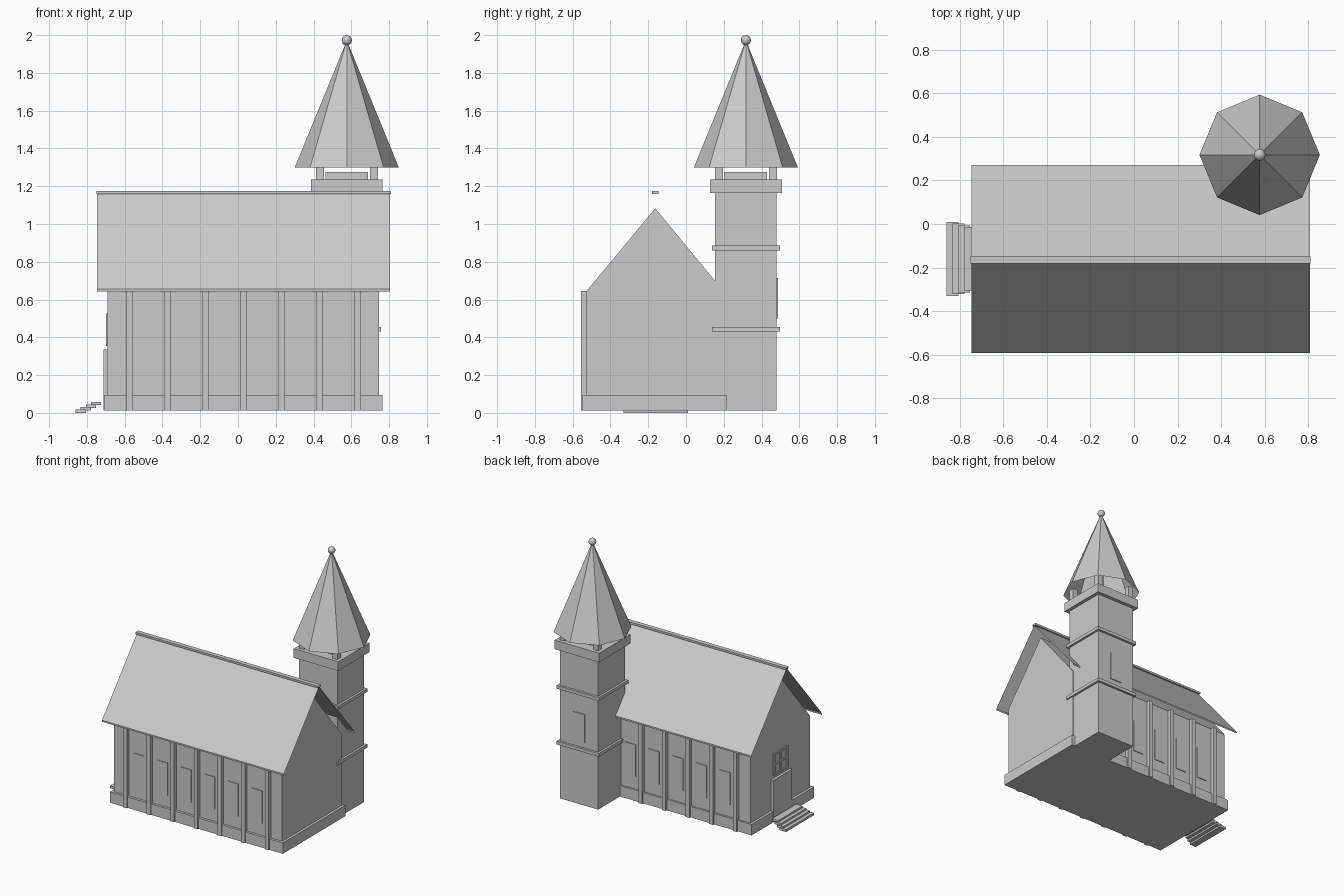
import bpy, bmesh, math

if "Cube" in bpy.data.objects:
    bpy.data.objects.remove(bpy.data.objects["Cube"])


def mesh_object(name, bm):
    me = bpy.data.meshes.new(name)
    bm.to_mesh(me)
    bm.free()
    ob = bpy.data.objects.new(name, me)
    bpy.context.collection.objects.link(ob)
    return ob


def boxes(name, spans):
    """One object made of boxes given as (x0, x1, y0, y1, z0, z1)."""
    bm = bmesh.new()
    for x0, x1, y0, y1, z0, z1 in spans:
        vs = bmesh.ops.create_cube(bm, size=1)["verts"]
        bmesh.ops.scale(bm, vec=(x1 - x0, y1 - y0, z1 - z0), verts=vs)
        bmesh.ops.translate(bm, vec=((x0 + x1) / 2, (y0 + y1) / 2, (z0 + z1) / 2), verts=vs)
    return mesh_object(name, bm)


def extrude_x(name, profile, x0, x1, closed):
    """Profile in y,z run along x; open profiles give a thin sheet."""
    bm = bmesh.new()
    a = [bm.verts.new((x0, y, z)) for y, z in profile]
    b = [bm.verts.new((x1, y, z)) for y, z in profile]
    n = len(profile)
    for i in range(n if closed else n - 1):
        j = (i + 1) % n
        bm.faces.new((a[i], a[j], b[j], b[i]))
    if closed:
        bm.faces.new(a)
        bm.faces.new(b)
        bmesh.ops.recalc_face_normals(bm, faces=bm.faces)
    return mesh_object(name, bm)


def square(r, z0, z1):
    return (TX - r, TX + r, TY - r, TY + r, z0, z1)


RIDGE = -0.163
TX, TY = 0.576, 0.317

# Nave walls, plinth and roof sheet
extrude_x("nave_walls", [(-0.528, 0.012), (-0.528, 0.643), (RIDGE, 1.083), (0.2, 0.643), (0.2, 0.012)],
          -0.69, 0.746, True)
boxes("plinth", [(-0.71, 0.766, -0.547, 0.215, 0.012, 0.096)])
extrude_x("roof", [(0.27, 0.643), (0.27, 0.655), (RIDGE, 1.165), (-0.592, 0.655), (-0.592, 0.643)],
          -0.746, 0.806, False)
boxes("ridge_cap", [(-0.75, 0.81, -0.18, -0.146, 1.16, 1.175)])

# Pilasters and narrow windows along both long walls
pil, win = [], []
for i in range(7):
    x = -0.575 + i * 0.2015
    pil.append((x - 0.016, x + 0.016, -0.556, -0.52, 0.012, 0.645))
    if x < 0.4:
        pil.append((x - 0.016, x + 0.016, 0.19, 0.228, 0.012, 0.645))
    if i < 6:
        c = x + 0.1
        win.append((c - 0.045, c + 0.045, -0.534, -0.52, 0.19, 0.44))
        if c < 0.36:
            win.append((c - 0.045, c + 0.045, 0.19, 0.206, 0.19, 0.44))
boxes("pilasters", pil)
boxes("nave_windows", win)

# Entrance: door, cross window and steps
boxes("door", [(-0.711, -0.68, RIDGE - 0.115, RIDGE + 0.115, 0.012, 0.335)])
frame = [(-0.699, -0.68, RIDGE + d - 0.008, RIDGE + d + 0.008, 0.355, 0.525) for d in (-0.08, 0, 0.08)]
frame += [(-0.698, -0.68, RIDGE - 0.088, RIDGE + 0.088, z - 0.007, z + 0.007) for z in (0.362, 0.44, 0.518)]
boxes("gable_window", frame)
boxes("steps", [(-0.86 + 0.027 * i, -0.805 + 0.027 * i, -0.33 + 0.008 * i, 0.01 - 0.008 * i,
                 0.0 + 0.0135 * i, 0.018 + 0.0135 * i) for i in range(4)])

# Tower with bands, cornice and belfry
boxes("tower", [square(0.163, 0.012, 1.18)])
boxes("tower_bands", [square(0.18, 0.43, 0.455), square(0.18, 0.86, 0.885)])
boxes("tower_cornice", [square(0.19, 1.165, 1.235)])
boxes("tower_window", [(TX - 0.05, TX + 0.05, 0.47, 0.487, 0.5, 0.715)])
boxes("belfry_core", [square(0.113, 1.23, 1.276)])
boxes("belfry_posts", [(TX + sx * 0.143 - 0.021, TX + sx * 0.143 + 0.021,
                        TY + sy * 0.143 - 0.021, TY + sy * 0.143 + 0.021, 1.23, 1.34)
                       for sx in (-1, 1) for sy in (-1, 1)])

# Open eight-sided spire and ball finial
bm = bmesh.new()
tip = bm.verts.new((TX, TY, 1.972))
ring = [bm.verts.new((TX + 0.276 * math.cos(k * math.pi / 4), TY + 0.276 * math.sin(k * math.pi / 4), 1.298))
        for k in range(8)]
for k in range(8):
    bm.faces.new((ring[k], ring[(k + 1) % 8], tip))
mesh_object("spire", bm)
bpy.ops.mesh.primitive_uv_sphere_add(segments=16, ring_count=10, radius=0.027, location=(TX, TY, 1.973))
bpy.context.object.name = "finial_ball"
